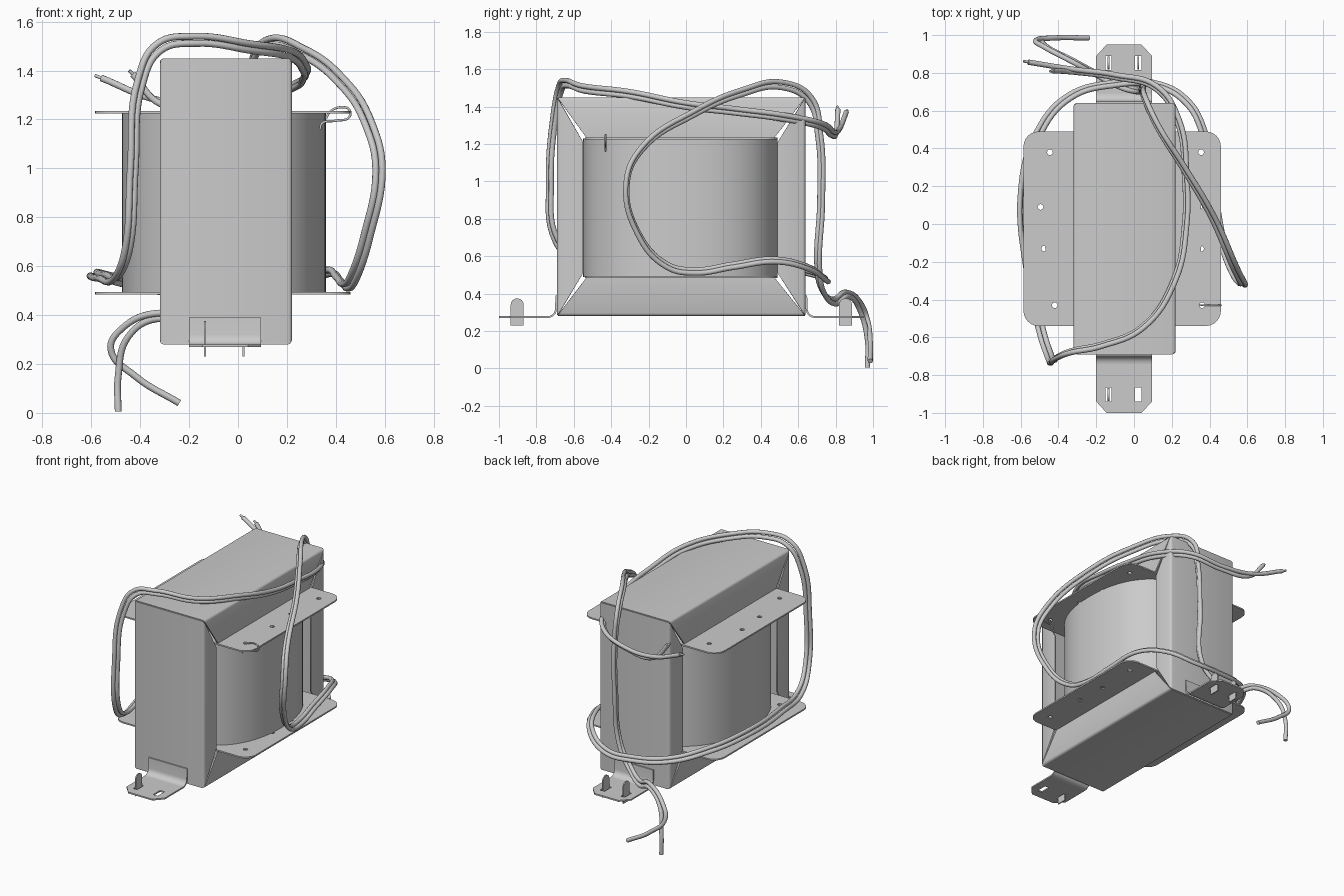
import bpy, bmesh, math
from mathutils import Vector

if "Cube" in bpy.data.objects:
    bpy.data.objects.remove(bpy.data.objects["Cube"])

X0, X1, Y0, Y1, Z0, Z1 = -0.32, 0.22, -0.69, 0.64, 0.28, 1.45   # steel case
WY0, WY1, WZ0, WZ1 = -0.55, 0.49, 0.49, 1.23                    # side windows


def finish(ob, angle=35):
    """Turn into a mesh and smooth everything but the sharp edges."""
    bpy.ops.object.select_all(action='DESELECT')
    bpy.context.view_layer.objects.active = ob
    ob.select_set(True)
    bpy.ops.object.convert(target='MESH')
    bpy.ops.object.shade_smooth_by_angle(angle=math.radians(angle))
    return bpy.context.object


def plate(name, loops, thick, loc=(0, 0, 0), rot=(0, 0, 0)):
    """Flat sheet from an outline followed by hole loops."""
    cu = bpy.data.curves.new(name, 'CURVE')
    cu.dimensions, cu.fill_mode, cu.extrude = '2D', 'BOTH', thick / 2
    for pts in loops:
        sp = cu.splines.new('POLY')
        sp.points.add(len(pts) - 1)
        for p, (x, y) in zip(sp.points, pts):
            p.co = (x, y, 0, 1)
        sp.use_cyclic_u = True
    ob = bpy.data.objects.new(name, cu)
    ob.location, ob.rotation_euler = loc, rot
    bpy.context.collection.objects.link(ob)
    return finish(ob)


def tube(name, pts, radius):
    cu = bpy.data.curves.new(name, 'CURVE')
    cu.dimensions, cu.bevel_depth, cu.bevel_resolution = '3D', radius, 3
    cu.resolution_u, cu.use_fill_caps = 8, True
    sp = cu.splines.new('BEZIER')
    sp.bezier_points.add(len(pts) - 1)
    for b, p in zip(sp.bezier_points, pts):
        b.co = p
        b.handle_left_type = b.handle_right_type = 'AUTO'
    ob = bpy.data.objects.new(name, cu)
    bpy.context.collection.objects.link(ob)
    return finish(ob, 50)


def arc(cx, cy, r, a0, a1, n):
    return [(cx + r * math.cos(math.radians(a0 + (a1 - a0) * i / n)),
             cy + r * math.sin(math.radians(a0 + (a1 - a0) * i / n))) for i in range(n + 1)]


def circle(cx, cy, r):
    return arc(cx, cy, r, 0, 337.5, 15)


def rect(x0, x1, y0, y1):
    return [(x0, y0), (x1, y0), (x1, y1), (x0, y1)]


# Case: four folded channels, each a wall with two mitred flaps
def channel(name, a, b, c, d):
    bm = bmesh.new()
    a0, b0, c0, d0 = [bm.verts.new((X0 + .005, *p)) for p in (a, b, c, d)]
    a1, b1, c1, d1 = [bm.verts.new((X1 - .005, *p)) for p in (a, b, c, d)]
    for f in ((a0, b0, b1, a1), (a1, b1, d1, c1), (b0, a0, c0, d0)):
        bm.faces.new(f)
    folds = [bm.edges.get((a0, b0)), bm.edges.get((a1, b1))]
    bmesh.ops.bevel(bm, geom=folds, offset=0.012, segments=3, profile=0.5, affect='EDGES')
    me = bpy.data.meshes.new(name)
    bm.to_mesh(me)
    bm.free()
    ob = bpy.data.objects.new(name, me)
    bpy.context.collection.objects.link(ob)
    m = ob.modifiers.new('thickness', 'SOLIDIFY')
    m.thickness, m.offset = 0.01, 0
    finish(ob)


g, e = 0.02, 0.005
ya, yb, za, zb = Y0 + e, Y1 - e, Z0 + e, Z1 - e
channel('case_bottom', (ya, za), (yb, za), (WY0 + g, WZ0), (WY1 - g, WZ0))
channel('case_back', (yb, za), (yb, zb), (WY1, WZ0 + g), (WY1, WZ1 - g))
channel('case_top', (yb, zb), (ya, zb), (WY1 - g, WZ1), (WY0 + g, WZ1))
channel('case_front', (ya, zb), (ya, za), (WY0, WZ1 - g), (WY0, WZ0 + g))

# Coil: rounded winding through the windows
coil = []
for i in range(64):
    t = 2 * math.pi * i / 64
    c, s = math.cos(t), math.sin(t)
    coil.append((-0.057 + 0.417 * math.copysign(abs(c) ** (2 / 2.3), c),
                 -0.03 + 0.52 * math.copysign(abs(s) ** (2 / 2.3), s)))
plate('coil', [coil], WZ1 - WZ0, (0, 0, (WZ0 + WZ1) / 2))

# Bobbin flanges with rounded corners and holes
fx0, fx1, fy0, fy1, r = -0.585, 0.46, -0.54, 0.49, 0.08
outline = (arc(fx1 - r, fy1 - r, r, 0, 90, 6) + arc(fx0 + r, fy1 - r, r, 90, 180, 6)
           + arc(fx0 + r, fy0 + r, r, 180, 270, 6) + arc(fx1 - r, fy0 + r, r, 270, 360, 6))
holes = [circle(x, y, 0.015) for x, y in (
    (-.445, .38), (-.495, .09), (-.475, -.13), (-.42, -.43),
    (.355, .38), (.345, .09), (.355, -.13), (.36, -.43))]
for name, z in (('flange_bottom', WZ0), ('flange_top', WZ1)):
    plate(name, [outline] + holes, 0.01, (0, 0, z))

# Mounting feet: slotted plate, bent strip up the wall, upright tabs
for name, wall, s, tabs in (('front', Y0, -1, (-.135,)), ('back', Y1, 1, (-.135, .022))):
    a, b = wall + s * 0.05, wall + s * 0.31
    ch = b - s * 0.06
    foot = [(-.2, a), (.095, a), (.095, ch), (.04, b), (-.145, b), (-.2, ch)]
    sy = sorted((wall + s * 0.175, wall + s * 0.25))
    slots = [rect(-.15, -.12, *sy), rect(.005, .04, *sy)]
    plate(name + '_foot', [foot] + slots, 0.01, (0, 0, 0.275))
    # bend profile is drawn in (y, z) and extruded along x
    outer = arc(0.05, 0.32, 0.04, 270, 180, 6)
    inner = arc(0.05, 0.32, 0.05, 180, 270, 6)
    prof = [(wall + s * u, v) for u, v in outer + [(.008, .39), (0, .39)] + inner]
    plate(name + '_foot_bend', [prof], 0.295, (-.0525, 0, 0), (math.pi / 2, 0, math.pi / 2))
    yc = wall + s * 0.2125
    tab = [(yc - .035, .23), (yc + .035, .23)] + arc(yc, .34, .035, 0, 180, 8)
    for i, x in enumerate(tabs):
        plate(f'{name}_tab_{i}', [tab], 0.008, (x, 0, 0), (math.pi / 2, 0, math.pi / 2))

# Small wire hook on the upper flange
tube('terminal_hook', [(x, -.43, z) for x, z in (
    (.335, 1.16), (.345, 1.185), (.40, 1.195), (.455, 1.21), (.455, 1.24),
    (.43, 1.25), (.38, 1.235), (.36, 1.205))], 0.005)

# Lead pair: one long shared route, separate ends
route = [(-.33, .82, 1.28), (-.1, .79, 1.265), (.12, .73, 1.31), (.24, .55, 1.35),
         (.28, .25, 1.39), (.28, 0, 1.42), (.22, -.3, 1.48), (.05, -.55, 1.51),
         (-.18, -.65, 1.54), (-.33, -.68, 1.51), (-.41, -.71, 1.36), (-.44, -.735, 1.0),
         (-.46, -.70, .68), (-.50, -.58, .56), (-.57, -.25, .55), (-.6, .18, .56),
         (-.52, .48, .54), (-.35, .68, .5), (-.1, .75, .47), (.1, .75, .47),
         (.28, .66, .53), (.38, .48, .57), (.42, .25, .54), (.45, .05, .51),
         (.48, -.1, .54), (.54, -.26, .72), (.59, -.32, 1.0), (.55, -.24, 1.18),
         (.42, .05, 1.38), (.27, .3, 1.49), (.13, .52, 1.53), (.06, .67, 1.45),
         (.05, .72, 1.25), (.04, .73, .9), (.01, .715, .52), (-.08, .74, .4),
         (-.2, .8, .345), (-.33, .87, .385)]
heads = [(-.56, .857, 1.37), (-.43, .812, 1.385)]
tips = [(-.585, .862, 1.38), (-.445, .808, 1.40)]
tails = [[(-.45, .93, .31), (-.49, .97, .15), (-.49, .97, .005)],
         [(-.48, .94, .34), (-.52, .97, .26), (-.42, .985, .15), (-.24, .985, .04)]]
for i in range(2):
    k = 1 - 0.045 * i       # the second lead runs just inside the first
    pts = [(x * k, y * (1 - .02 * i), .9 + (z - .9) * k) for x, y, z in route]
    tube(f'lead_{i + 1}', [heads[i]] + pts + tails[i], 0.014)
    tube(f'lead_tip_{i + 1}', [heads[i], tips[i]], 0.007)
